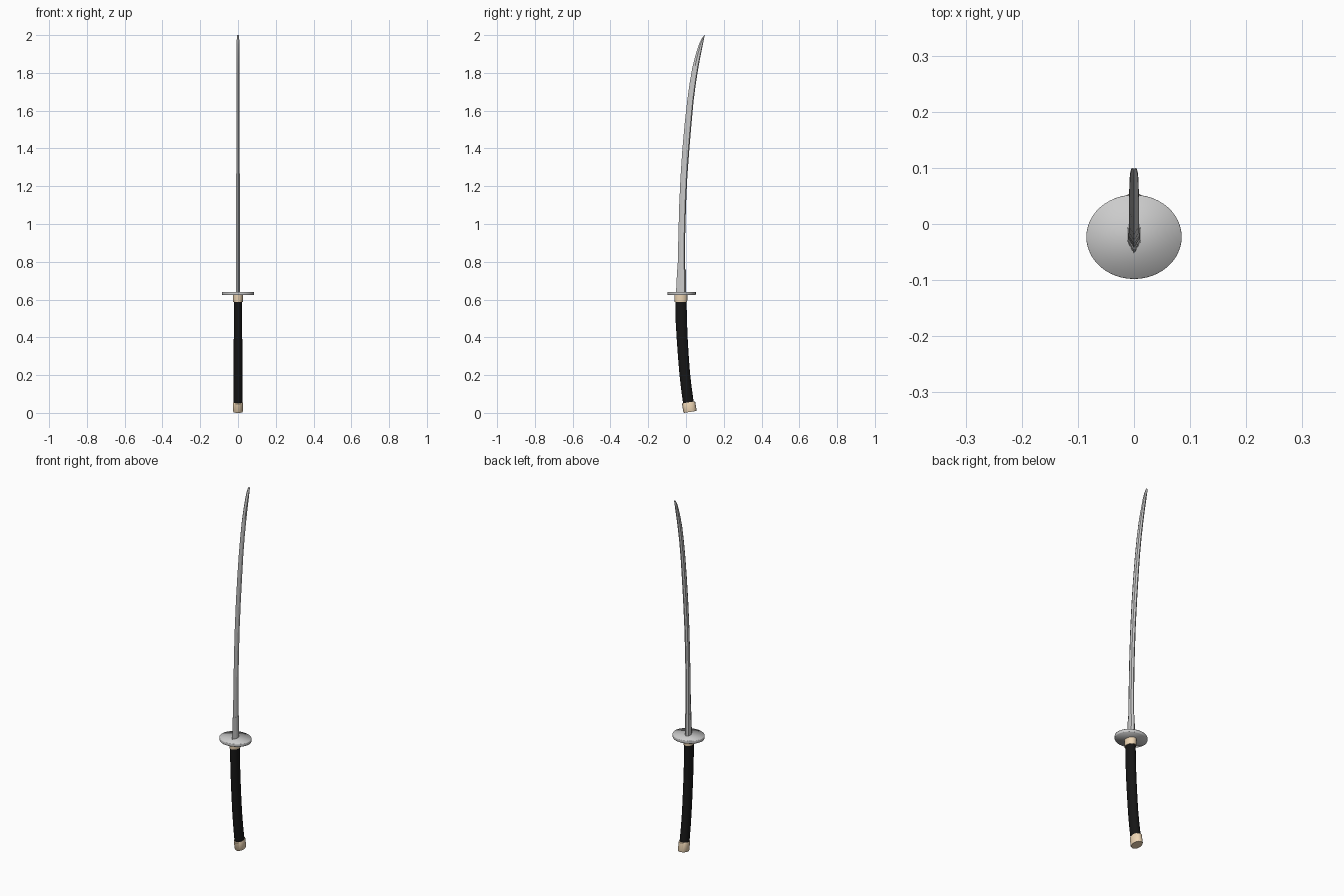
import bpy, math


def loft(name, rings, color=None, angle=35):
    """Skin a list of equal-length point rings and cap both ends."""
    n = len(rings[0])
    verts = [p for ring in rings for p in ring]
    faces = [(i * n + j, i * n + (j + 1) % n, (i + 1) * n + (j + 1) % n, (i + 1) * n + j)
             for i in range(len(rings) - 1) for j in range(n)]
    faces += [tuple(range(n))[::-1], tuple(range(len(verts) - n, len(verts)))]
    mesh = bpy.data.meshes.new(name)
    mesh.from_pydata(verts, [], faces)
    mesh.update()
    ob = bpy.data.objects.new(name, mesh)
    bpy.context.collection.objects.link(ob)
    bpy.ops.object.select_all(action='DESELECT')
    ob.select_set(True)
    bpy.context.view_layer.objects.active = ob
    bpy.ops.object.shade_smooth_by_angle(angle=math.radians(angle))
    if color:
        mesh.materials.append(color)
    return ob


def material(name, rgb):
    m = bpy.data.materials.new(name)
    m.diffuse_color = (*rgb, 1)
    return m


def oval(y, z, rx, ry, tilt=0.0, n=24):
    """Oval ring around (0, y, z), leaning along y by the slope tilt."""
    return [(rx * math.cos(a), y + ry * math.sin(a), z + tilt * ry * math.sin(a))
            for a in (2 * math.pi * k / n for k in range(n))]


def blade_ring(z, edge, spine, t):
    """Six-sided section: sharp edge at -y, shallow ridge at +y."""
    w = spine - edge
    a, b = edge + 0.4 * w, spine - 0.15 * w
    return [(0, edge, z), (t, a, z), (t, b, z), (0, spine, z), (-t, b, z), (-t, a, z)]


tan = material("tan", (0.85, 0.67, 0.46))
black = material("black", (0.008, 0.008, 0.008))

# Curved blade with angled tip: z, edge y, spine y, half thickness
stations = [(0.63, -0.046, -0.004, 0.0095), (0.78, -0.044, -0.005, 0.0095),
            (0.95, -0.040, -0.004, 0.0095), (1.10, -0.036, 0.000, 0.0095),
            (1.25, -0.029, 0.007, 0.0093), (1.40, -0.019, 0.018, 0.009),
            (1.53, -0.007, 0.029, 0.009), (1.65, 0.006, 0.040, 0.0088),
            (1.75, 0.020, 0.053, 0.0085), (1.83, 0.034, 0.066, 0.0085),
            (1.89, 0.049, 0.077, 0.008), (1.95, 0.068, 0.089, 0.0075),
            (1.98, 0.082, 0.095, 0.0065), (2.00, 0.097, 0.100, 0.0045)]
loft("blade", [blade_ring(*s) for s in stations], angle=20)

# Sleeve around the blade root
loft("blade_sleeve", [blade_ring(0.63, -0.053, 0.001, 0.012),
                      blade_ring(0.76, -0.047, -0.001, 0.0108)], angle=20)

# Oval guard, softly shaded
loft("guard", [oval(-0.023, 0.624, 0.084, 0.074, n=48),
               oval(-0.023, 0.627, 0.085, 0.075, n=48),
               oval(-0.023, 0.638, 0.085, 0.075, n=48),
               oval(-0.023, 0.641, 0.084, 0.074, n=48)], angle=180)

# Collar below the guard
loft("collar", [oval(-0.027, 0.588, 0.026, 0.033),
                oval(-0.027, 0.612, 0.027, 0.035),
                oval(-0.027, 0.626, 0.027, 0.035)], tan)

# Curved grip: centre y, z, half widths, lean
grip = [(0.014, 0.045, 0.024, 0.028, 0.16), (0.002, 0.13, 0.0235, 0.028, 0.13),
        (-0.007, 0.21, 0.023, 0.028, 0.10), (-0.014, 0.30, 0.0228, 0.0285, 0.08),
        (-0.020, 0.39, 0.0225, 0.029, 0.06), (-0.025, 0.49, 0.022, 0.030, 0.03),
        (-0.027, 0.595, 0.022, 0.030, 0)]
loft("grip", [oval(*g) for g in grip], black)

# Pommel cap
loft("pommel", [oval(0.022, 0.005, 0.0245, 0.032, 0.16),
                oval(0.021, 0.010, 0.026, 0.035, 0.16),
                oval(0.014, 0.053, 0.026, 0.035, 0.16),
                oval(0.0135, 0.056, 0.0245, 0.032, 0.16)], tan)
